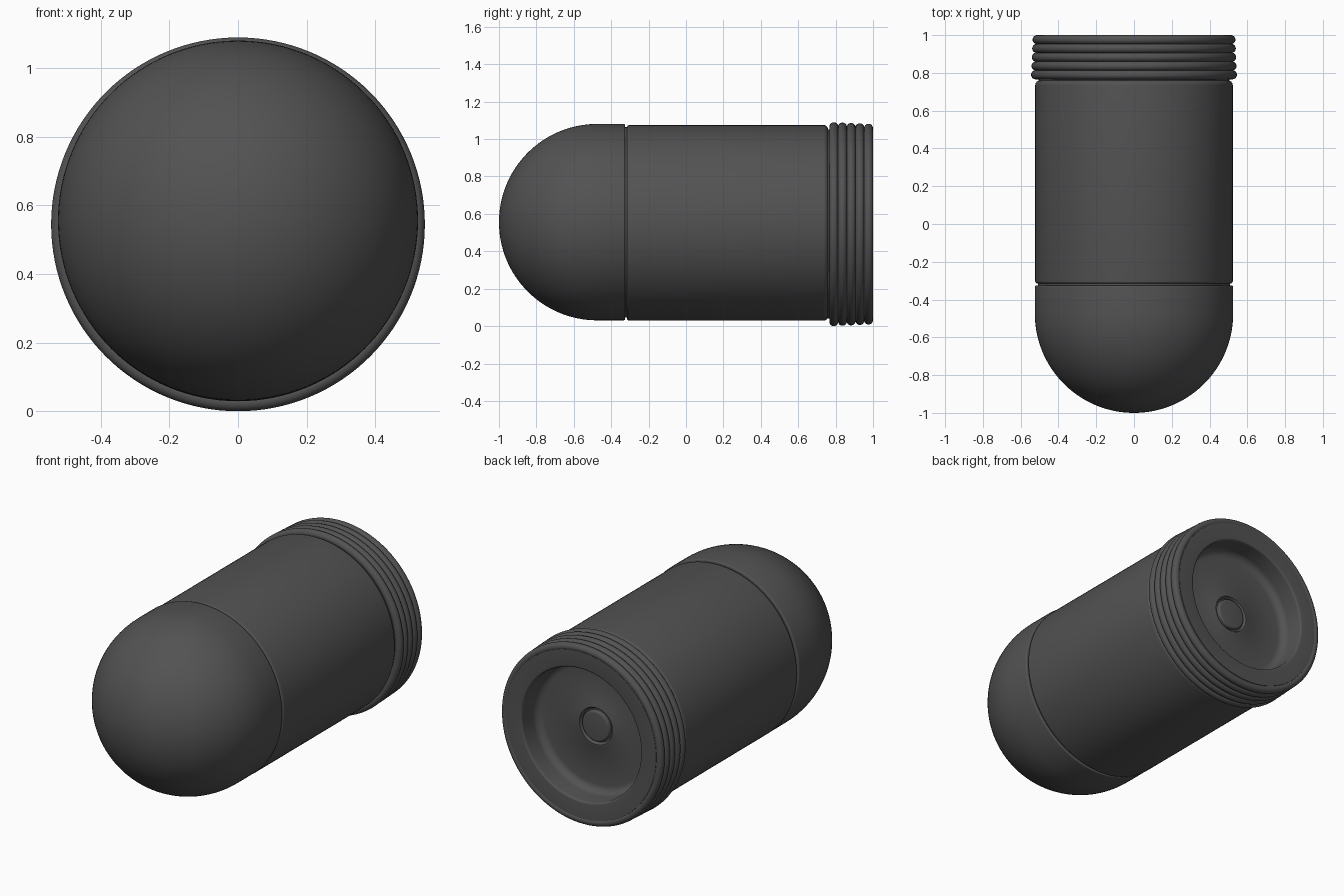
import bpy, bmesh, math

cube = bpy.data.objects.get("Cube")
if cube:
    bpy.data.objects.remove(cube, do_unlink=True)

# Single dark grey finish
GREY = (0.085, 0.085, 0.085, 1.0)
mat = bpy.data.materials.new("dark_grey")
mat.use_nodes = True
mat.diffuse_color = GREY
bsdf = mat.node_tree.nodes["Principled BSDF"]
bsdf.inputs["Base Color"].default_value = GREY
bsdf.inputs["Roughness"].default_value = 0.6

SEGMENTS = 128


def arc(y, r, radius, start, end, steps):
    """Profile points (y, r) on an arc; 0 degrees points outward, 90 to the back."""
    angles = [math.radians(start + (end - start) * i / steps) for i in range(steps + 1)]
    return [(y + radius * math.sin(a), r + radius * math.cos(a)) for a in angles]


def lathe(name, profile, z, closed=False):
    """Spin a (y, r) profile about the lengthwise axis at height z."""
    bm = bmesh.new()
    verts = [bm.verts.new((max(r, 0.0), y, 0)) for y, r in profile]
    pairs = list(zip(verts, verts[1:]))
    if closed:
        pairs.append((verts[-1], verts[0]))
    edges = [bm.edges.new(p) for p in pairs]
    bmesh.ops.spin(bm, geom=verts + edges, cent=(0, 0, 0), axis=(0, 1, 0),
                   angle=math.tau, steps=SEGMENTS, use_duplicate=False)
    bmesh.ops.remove_doubles(bm, verts=bm.verts, dist=1e-5)
    bmesh.ops.recalc_face_normals(bm, faces=bm.faces)
    mesh = bpy.data.meshes.new(name)
    bm.to_mesh(mesh)
    bm.free()
    mesh.materials.append(mat)
    obj = bpy.data.objects.new(name, mesh)
    obj.location.z = z
    bpy.context.collection.objects.link(obj)
    bpy.ops.object.select_all(action='DESELECT')
    obj.select_set(True)
    bpy.context.view_layer.objects.active = obj
    bpy.ops.object.shade_smooth_by_angle(angle=math.radians(35))
    return obj


# Rounded nose with a short straight skirt
lathe("nose",
      arc(-0.475, 0.0, 0.525, -90, 0, 32)
      + arc(-0.333, 0.517, 0.008, 0, 90, 4) + [(-0.325, 0.0)], 0.556)

# Narrow neck filling the seam between nose and casing
lathe("seam_neck", [(-0.34, 0), (-0.34, 0.509), (-0.29, 0.509), (-0.29, 0)], 0.555)

# Straight casing with softened ends
lathe("casing",
      [(-0.315, 0.0)] + arc(-0.303, 0.511, 0.012, -90, 0, 5)
      + arc(0.735, 0.498, 0.025, 0, 90, 6) + [(0.76, 0.0)], 0.552)

# Rear cup: flat rim, deep recess with a rounded floor edge, collar around the centre
FLOOR = 0.85
lathe("rear_cup",
      [(0.74, 0.0), (0.74, 0.505), (0.98, 0.505), (0.998, 0.50), (0.998, 0.408)]
      + arc(0.986, 0.408, 0.012, 90, 180, 4)
      + arc(FLOOR + 0.045, 0.351, 0.045, 0, -90, 8)
      + [(FLOOR, 0.135), (FLOOR + 0.006, 0.122), (FLOOR + 0.006, 0.11),
         (FLOOR - 0.012, 0.10), (FLOOR - 0.012, 0.0)], 0.547)

# Round button in the centre of the recess
lathe("centre_button",
      [(FLOOR - 0.03, 0.0), (FLOOR - 0.03, 0.092)]
      + arc(FLOOR, 0.08, 0.012, 0, 90, 5) + [(FLOOR + 0.012, 0.0)], 0.547)

# Five rounded rings around the rear, narrowing slightly towards the back
for i in range(5):
    outer = 0.545 - 0.002 * i
    lathe(f"rear_ring_{i + 1}",
          arc(0.79 + 0.0465 * i, outer - 0.024, 0.024, 0, 345, 23), 0.545, closed=True)
